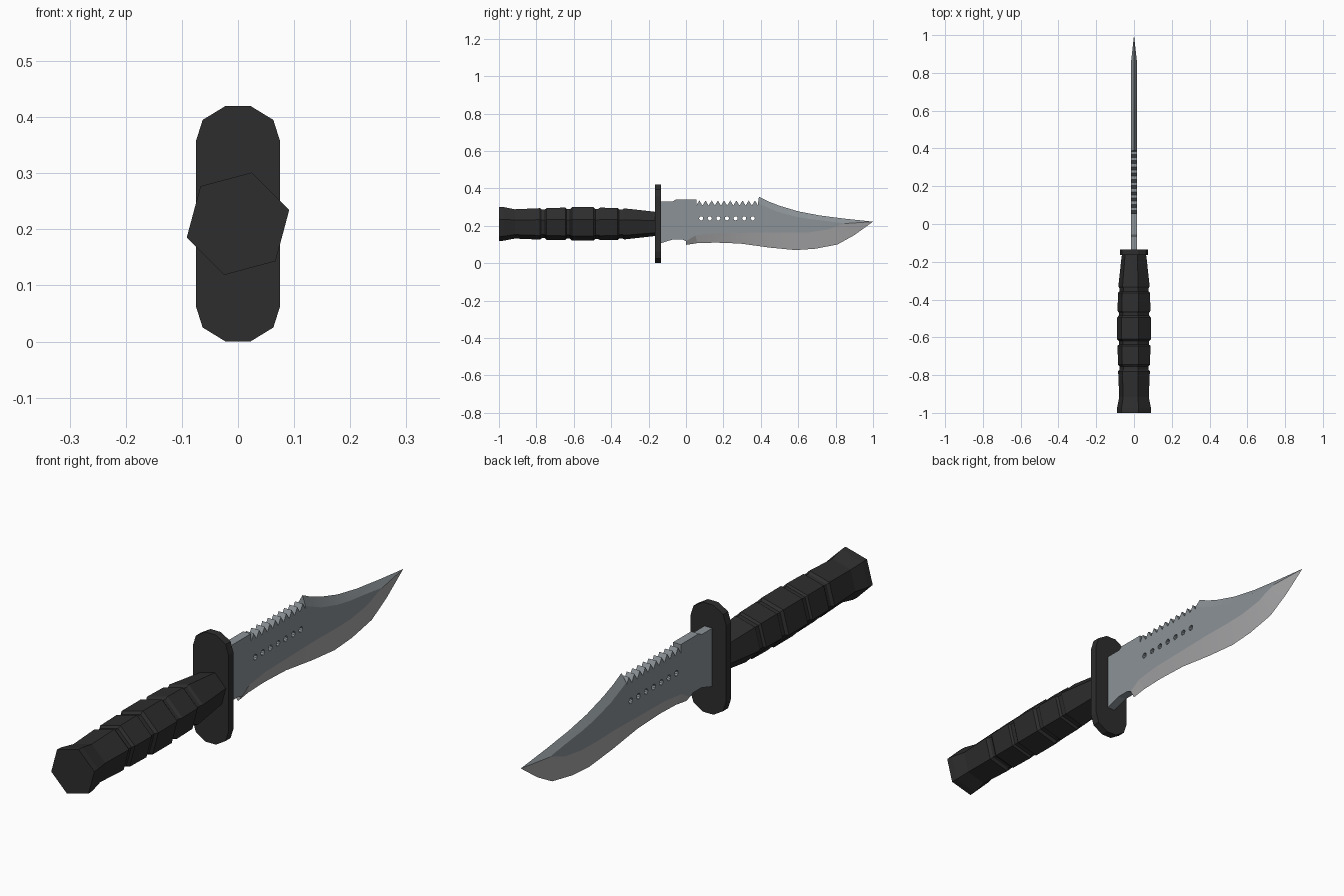
import bpy, bmesh, math
from mathutils import Matrix

if "Cube" in bpy.data.objects:
    bpy.data.objects.remove(bpy.data.objects["Cube"])


def material(name, rgb):
    m = bpy.data.materials.new(name)
    m.diffuse_color = (*rgb, 1)
    m.use_nodes = True
    m.node_tree.nodes["Principled BSDF"].inputs["Base Color"].default_value = m.diffuse_color
    return m


black = material("black rubber", (0.027, 0.027, 0.027))
steel = material("blue grey steel", (0.26, 0.29, 0.31))
ground = material("ground edge steel", (0.40, 0.40, 0.41))


def finish(bm, name, mats):
    bmesh.ops.remove_doubles(bm, verts=bm.verts, dist=0.0005)
    bmesh.ops.recalc_face_normals(bm, faces=bm.faces)
    me = bpy.data.meshes.new(name)
    bm.to_mesh(me)
    bm.free()
    for m in mats:
        me.materials.append(m)
    ob = bpy.data.objects.new(name, me)
    bpy.context.collection.objects.link(ob)
    return ob


def loft(name, rings, mats):
    """Skin a list of equal rings and cap both ends."""
    bm = bmesh.new()
    vs = [[bm.verts.new(p) for p in r] for r in rings]
    n = len(vs[0])
    for a, b in zip(vs, vs[1:]):
        for i in range(n):
            j = (i + 1) % n
            bm.faces.new((a[i], a[j], b[j], b[i]))
    bm.faces.new(vs[0])
    bm.faces.new(vs[-1])
    return finish(bm, name, mats)


# Hexagonal grip: (y, radius), with four grooves between the blocks
profile = [(-1, .0945), (-.975, .093), (-.915, .081), (-.78, .087), (-.77, .079), (-.755, .079),
           (-.745, .088), (-.645, .090), (-.638, .082), (-.62, .082), (-.61, .093), (-.495, .093),
           (-.485, .083), (-.47, .083), (-.46, .090), (-.365, .088), (-.357, .080), (-.34, .080),
           (-.33, .086), (-.19, .070), (-.16, .066)]
angles = [math.radians(15 + 60 * k) for k in range(6)]
loft("grip", [[(r * math.cos(a), y, .21 + r * math.sin(a)) for a in angles] for y, r in profile], [black])

# Guard plate: rounded bar
corner = [(.075, .147), (.063, .185), (.022, .21)]
oval = (corner + [(-x, z) for x, z in reversed(corner)]
        + [(-x, -z) for x, z in corner] + [(x, -z) for x, z in reversed(corner)])
loft("guard", [[(x, y, .21 + z) for x, z in oval] for y in (-.165, -.135)], [black])

# Blade: pairs of (sharp edge point, edge of the flat), in (y, z)
T = .0165
lower = [((0, .098), (0, .118)), ((.06, .107), (.05, .148)), ((.16, .11), (.15, .16)),
         ((.29, .105), (.29, .162)), ((.45, .083), (.45, .165)), ((.585, .07), (.57, .163)),
         ((.69, .077), (.66, .165)), ((.81, .10), (.76, .18)), ((.9, .15), (.81, .2)),
         ((1, .222), (.85, .212))]
upper = [lower[-1], ((.85, .238), (.75, .226)), ((.715, .255), (.66, .236)), ((.6, .277), (.58, .25)),
         ((.5, .307), (.48, .278)), ((.44, .33), (.43, .3)), ((.39, .355), (.385, .32))]
outline = [b for _, b in lower] + [b for _, b in upper[1:]]
pitch = .033
for i in range(10):  # saw teeth along the spine
    outline += [(.385 - i * pitch, .308), (.385 - (i + .5) * pitch, .335)]
outline += [(.055, .308), (.055, .34), (-.055, .34), (-.07, .33), (-.14, .33),
            (-.14, .105), (-.07, .127), (-.02, .127)]

# Flat of the blade with a row of seven holes, filled as a 2D curve
cu = bpy.data.curves.new("blade_outline", 'CURVE')
cu.dimensions = '2D'
cu.fill_mode = 'BOTH'
cu.extrude = T


def spline(pts):
    s = cu.splines.new('POLY')
    s.points.add(len(pts) - 1)
    for p, (u, v) in zip(s.points, pts):
        p.co = (u, v, 0, 1)
    s.use_cyclic_u = True


spline(outline)
for k in range(7):
    spline([(.081 + .046 * k + .011 * math.cos(a * math.pi / 5),
             .24 + .011 * math.sin(a * math.pi / 5)) for a in range(10)])
tmp = bpy.data.objects.new("blade_outline", cu)
bpy.context.collection.objects.link(tmp)
dg = bpy.context.evaluated_depsgraph_get()
flat = bpy.data.meshes.new_from_object(tmp.evaluated_get(dg))
bpy.data.objects.remove(tmp)

bm = bmesh.new()
bm.from_mesh(flat)
bm.transform(Matrix(((0, 0, 1, 0), (1, 0, 0, 0), (0, 1, 0, 0), (0, 0, 0, 1))))
bm.normal_update()
for f in bm.faces:
    f.material_index = 0
# Open the walls where the ground bevels attach
inner = []
for f in bm.faces:
    c = f.calc_center_median()
    if abs(f.normal.x) < .5 and (c.y > .386 or (c.y > 0 and c.z < .2)):
        inner.append(f)
bmesh.ops.delete(bm, geom=inner, context='FACES')


def face(pts, mat):
    bm.faces.new([bm.verts.new(p) for p in pts]).material_index = mat


# Ground bevels on both sides, closed by a small triangle at the heel
for pairs, mat, end in ((lower, 1, 0), (upper, 0, -1)):
    for (e0, b0), (e1, b1) in zip(pairs, pairs[1:]):
        for s in (T, -T):
            face([(0, *e0), (0, *e1), (s, *b1), (s, *b0)], mat)
    e, b = pairs[end]
    face([(0, *e), (T, *b), (-T, *b)], mat)
blade = finish(bm, "blade", [steel, ground])
bpy.context.view_layer.objects.active = blade
blade.select_set(True)
bpy.ops.object.shade_smooth_by_angle(angle=math.radians(9))
